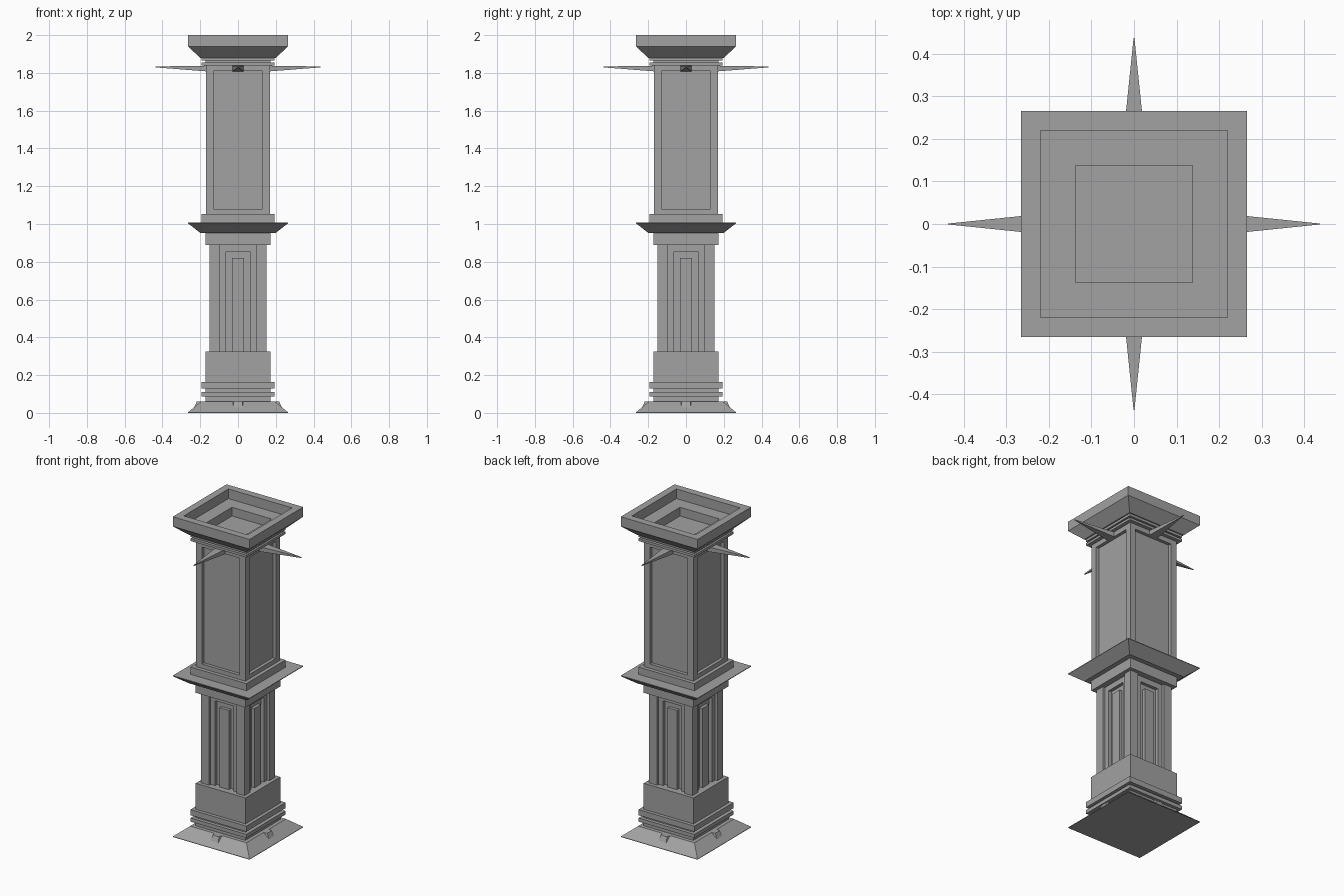
import bpy, bmesh
from math import pi
from mathutils import Matrix

if "Cube" in bpy.data.objects:
    bpy.data.objects.remove(bpy.data.objects["Cube"])

# Dark grey stone
stone = bpy.data.materials.new("dark_stone")
stone.diffuse_color = (.36, .36, .36, 1)
stone.use_nodes = True
stone.node_tree.nodes["Principled BSDF"].inputs["Base Color"].default_value = stone.diffuse_color


def finish(name, bm):
    bmesh.ops.recalc_face_normals(bm, faces=bm.faces[:])
    me = bpy.data.meshes.new(name)
    bm.to_mesh(me)
    bm.free()
    me.materials.append(stone)
    ob = bpy.data.objects.new(name, me)
    bpy.context.collection.objects.link(ob)
    return ob


def square_turning(name, profile):
    """Sweep a (half width, z) profile around a square and cap both ends."""
    bm = bmesh.new()
    rings = [[bm.verts.new((sx * h, sy * h, z))
              for sx, sy in ((-1, -1), (1, -1), (1, 1), (-1, 1))]
             for h, z in profile]
    for a, b in zip(rings, rings[1:]):
        for i in range(4):
            j = (i + 1) % 4
            bm.faces.new((a[i], a[j], b[j], b[i]))
    bm.faces.new(rings[0])
    bm.faces.new(rings[-1])
    return finish(name, bm)


def add_hull(bm, points):
    verts = [bm.verts.new(p) for p in points]
    bmesh.ops.convex_hull(bm, input=verts)


def add_box(bm, x0, x1, y0, y1, z0, z1):
    m = Matrix.Translation(((x0 + x1) / 2, (y0 + y1) / 2, (z0 + z1) / 2))
    bmesh.ops.create_cube(bm, size=1, matrix=m @ Matrix.Diagonal((x1 - x0, y1 - y0, z1 - z0, 1)))


def four_sides(name, bm):
    """Repeat front-face geometry on all four sides."""
    base = bm.verts[:] + bm.edges[:] + bm.faces[:]
    for k in (1, 2, 3):
        new = bmesh.ops.duplicate(bm, geom=base)["geom"]
        bmesh.ops.rotate(bm, verts=[v for v in new if isinstance(v, bmesh.types.BMVert)],
                         cent=(0, 0, 0), matrix=Matrix.Rotation(k * pi / 2, 3, 'Z'))
    return finish(name, bm)


# Flared foot, ring mouldings and plinth block
square_turning("base", [(.265, 0), (.265, .003), (.195, .06), (.172, .06), (.172, .088),
                        (.193, .088), (.193, .111), (.172, .111), (.172, .128), (.193, .128),
                        (.193, .163), (.172, .163), (.172, .325)])

# Lower shaft core
square_turning("lower_shaft", [(.115, .325), (.115, .89)])

# Collar with flared ledge
square_turning("middle_collar", [(.172, .89), (.172, .953), (.2, .953), (.265, 1.004),
                                 (.265, 1.008), (.193, 1.008), (.193, 1.053)])

# Upper shaft with recessed faces between rails
square_turning("upper_shaft", [(.17, 1.053), (.17, 1.08), (.15, 1.08), (.15, 1.81),
                               (.17, 1.81), (.17, 1.84)])

# Capital with stepped hollow in the top
square_turning("capital", [(.193, 1.84), (.193, 1.855), (.172, 1.855), (.172, 1.865),
                           (.193, 1.865), (.193, 1.88), (.2, 1.88), (.265, 1.94), (.265, 2),
                           (.22, 2), (.22, 1.94), (.137, 1.94), (.137, 1.885)])

# Corner posts of both shafts
bm = bmesh.new()
add_box(bm, .095, .15, -.15, -.095, .325, .89)
four_sides("lower_corner_posts", bm)
bm = bmesh.new()
add_box(bm, .13, .17, -.17, -.13, 1.08, 1.81)
four_sides("upper_corner_posts", bm)

# Lower panels: arched frame around a central bar
bm = bmesh.new()
for s in (-1, 1):
    x0, x1 = sorted((s * .063, s * .095))
    add_box(bm, x0, x1, -.135, -.11, .325, .89)
add_box(bm, -.063, .063, -.135, -.11, .855, .89)
add_box(bm, -.032, .032, -.135, -.11, .325, .82)
four_sides("lower_panels", bm)

# Small tapered wedges on the foot
bm = bmesh.new()
add_hull(bm, [(s * w, y, z) for s in (-1, 1)
              for w, y, z in ((.03, -.18, .06), (.022, -.218, .06),
                              (.03, -.245, .004), (.04, -.18, .004))])
four_sides("foot_wedges", bm)

# Spikes below the capital, with slightly blunt tips
bm = bmesh.new()
add_hull(bm, [(s * w, y, z) for s in (-1, 1)
              for w, y, z in ((.029, -.165, 1.808), (.029, -.165, 1.838),
                              (.001, -.437, 1.829), (.001, -.437, 1.834))])
four_sides("spikes", bm)
